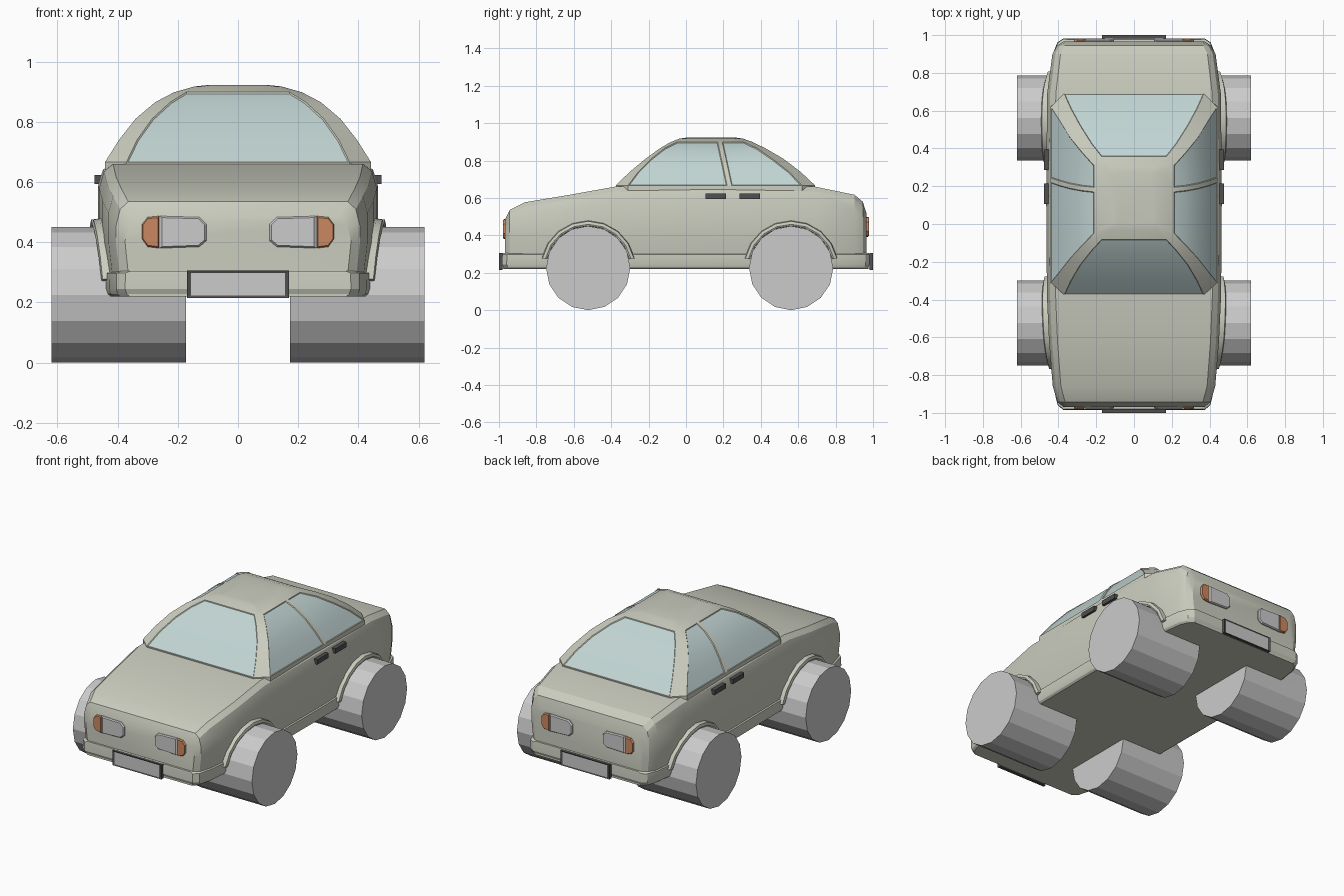
import bpy, bmesh, math
from mathutils import Matrix

if "Cube" in bpy.data.objects:
    bpy.data.objects.remove(bpy.data.objects["Cube"])


def material(name, r, g, b):
    m = bpy.data.materials.new(name)
    m.diffuse_color = (r, g, b, 1)
    m.use_nodes = True
    m.node_tree.nodes["Principled BSDF"].inputs["Base Color"].default_value = m.diffuse_color
    return m


PAINT = material("paint", 0.60, 0.61, 0.52)
GLASS = material("glass", 0.53, 0.66, 0.65)
DARK = material("dark_trim", 0.08, 0.08, 0.08)
AMBER = material("amber", 0.60, 0.25, 0.12)


def finish(name, bm, mats=(), smooth=None):
    bmesh.ops.recalc_face_normals(bm, faces=bm.faces)
    me = bpy.data.meshes.new(name)
    bm.to_mesh(me)
    bm.free()
    for m in mats:
        me.materials.append(m)
    if smooth:
        for p in me.polygons:
            p.use_smooth = True
        me.set_sharp_from_angle(angle=math.radians(smooth))
    ob = bpy.data.objects.new(name, me)
    bpy.context.collection.objects.link(ob)
    return ob


def loft(rings):
    """Skin closed rings of equal length and cap both ends; returns bmesh and bands of faces."""
    bm = bmesh.new()
    vs = [[bm.verts.new(p) for p in ring] for ring in rings]
    n = len(vs[0])
    bands = [[bm.faces.new((a[i], a[(i + 1) % n], b[(i + 1) % n], b[i])) for i in range(n)]
             for a, b in zip(vs, vs[1:])]
    bm.faces.new(vs[0])
    bm.faces.new(vs[-1])
    return bm, bands


def mirrored(half):
    return half + [(-p[0],) + tuple(p[1:]) for p in reversed(half)]


def box(bm, x0, x1, y0, y1, z0, z1):
    mat = Matrix.Translation(((x0 + x1) / 2, (y0 + y1) / 2, (z0 + z1) / 2)) @ \
        Matrix.Diagonal((x1 - x0, abs(y1 - y0), z1 - z0, 1))
    return bmesh.ops.create_cube(bm, size=1, matrix=mat)["verts"]


# Lower body: stations of (y, half width, top height)
STATIONS = [(-.968, .375, .485), (-.943, .405, .535), (-.86, .430, .577), (-.62, .450, .617),
            (-.38, .461, .660), (.15, .465, .665), (.69, .460, .660), (.90, .432, .617),
            (.945, .407, .580), (.966, .375, .515)]


def width(y):
    for (a, wa, _), (b, wb, _) in zip(STATIONS, STATIONS[1:]):
        if y <= b:
            return wa + (wb - wa) * (y - a) / (b - a)
    return STATIONS[-1][1]


rings = []
for y, w, t in STATIONS:
    rings.append(mirrored([(w * .9, y, t), (w * .965, y, t - .025), (w, y, t - .08),
                           (w, y, .40), (w * .97, y, .29), (w * .95, y, .225)]))
bm, _ = loft(rings)
finish("lower_body", bm, [PAINT], 25)

# Cabin: levels of (z, side x, glass corner x, front y, side front y, side rear y, rear y)
LEVELS = [(.620, .443, .370, -.375, -.31, .62, .690),
          (.667, .441, .370, -.375, -.31, .62, .690),
          (.740, .395, .335, -.300, -.255, .55, .612),
          (.810, .340, .285, -.215, -.185, .46, .520),
          (.865, .275, .225, -.140, -.115, .38, .425),
          (.898, .212, .172, -.083, -.050, .31, .358),
          (.917, .145, .120, -.035, -.015, .28, .305),
          (.922, .100, .085, .000, .010, .25, .270)]
rings = []
for z, xs, xc, yf, sf, sr, yr in LEVELS:
    p = .22 - .05 * max(0, z - .667) / .231
    rings.append(mirrored([(xc, yf, z), (xs, sf, z), (xs, p, z), (xs, p + .024, z),
                           (xs, sr, z), (xc, yr, z)]))
bm, bands = loft(rings)
bmesh.ops.recalc_face_normals(bm, faces=bm.faces)
panes = [f for band in bands[1:5] for f in band[1::2]]
for f in panes:
    f.material_index = 1
rims = bmesh.ops.inset_region(bm, faces=panes, thickness=.004, depth=-.004,
                              use_even_offset=True)["faces"]
for f in rims:
    f.material_index = 0
finish("cabin", bm, [PAINT, GLASS], 25)

# Bumper and sill band around the plan outline
rings = []
for z, off in [(.305, -.012), (.298, .014), (.245, .016), (.228, .008), (.219, -.008)]:
    rings.append(mirrored([((w * .97 + off * .7), y + math.copysign(off if abs(y) > .9 else 0, y), z)
                           for y, w, _ in STATIONS]))
bm, _ = loft(rings)
finish("bumper_band", bm, [PAINT], 25)

# Wheels and flared arches
WHEEL_R = .225
for end, yc in (("front", -.523), ("rear", .562)):
    for side, s in (("right", 1), ("left", -1)):
        bm = bmesh.new()
        bmesh.ops.create_cone(bm, cap_ends=True, segments=16, radius1=WHEEL_R, radius2=WHEEL_R,
                              depth=.448, matrix=Matrix.Translation((s * .396, yc, WHEEL_R)) @
                              Matrix.Rotation(math.pi / 2, 4, "Y"))
        finish(f"{end}_{side}_wheel", bm)

        rings = []
        for i in range(9):
            a = math.radians(12 + 156 * i / 8)
            w = width(yc + .25 * math.cos(a))
            xo = w + .012 + .018 * math.sin(a)
            rings.append([(s * x, yc + r * math.cos(a), WHEEL_R + r * math.sin(a))
                          for x, r in ((w - .06, .222), (xo - .004, .226), (xo, .234),
                                       (xo - .004, .25), (w - .06, .262))])
        bm, _ = loft(rings)
        finish(f"{end}_{side}_arch", bm, [PAINT], 25)

# Lamps: a clear lens with an amber outer lens
CLEAR = [(.105, .46), (.105, .405), (.128, .385), (.262, .38), (.262, .487), (.128, .483)]
TURN = [(.262, .487), (.262, .38), (.30, .385), (.318, .41), (.318, .46), (.30, .483)]
for end, d, dz in (("front", -1, 0), ("rear", 1, .012)):
    for side, s in (("right", 1), ("left", -1)):
        for kind, outline, mats in (("lamp", CLEAR, []), ("indicator", TURN, [AMBER])):
            cx = sum(p[0] for p in outline) / 6
            cz = sum(p[1] for p in outline) / 6
            rings = [[(s * (cx + (x - cx) * k), d * y, cz + (z - cz) * k + dz) for x, z in outline]
                     for y, k in ((.93, 1), (.972, 1), (.979, .9))]
            bm, _ = loft(rings)
            finish(f"{end}_{side}_{kind}", bm, mats)

    # Blank plate in a dark frame
    bm = bmesh.new()
    box(bm, -.17, .17, d * .982, d, .215, .306)
    bmesh.ops.recalc_face_normals(bm, faces=bm.faces)
    face = max(bm.faces, key=lambda f: f.calc_center_median().y * d)
    bmesh.ops.inset_region(bm, faces=[face], thickness=.014, depth=-.004)
    finish(f"{end}_plate_frame", bm, [DARK])
    bm = bmesh.new()
    box(bm, -.156, .156, d * .97, d * .997, .222, .299)
    finish(f"{end}_plate", bm)

# Door handles
for side, s in (("right", 1), ("left", -1)):
    for end, y0, y1 in (("front", .105, .215), ("rear", .285, .395)):
        bm = bmesh.new()
        x0, x1 = sorted((s * .45, s * .476))
        box(bm, x0, x1, y0, y1, .594, .624)
        finish(f"{end}_{side}_door_handle", bm, [DARK])
